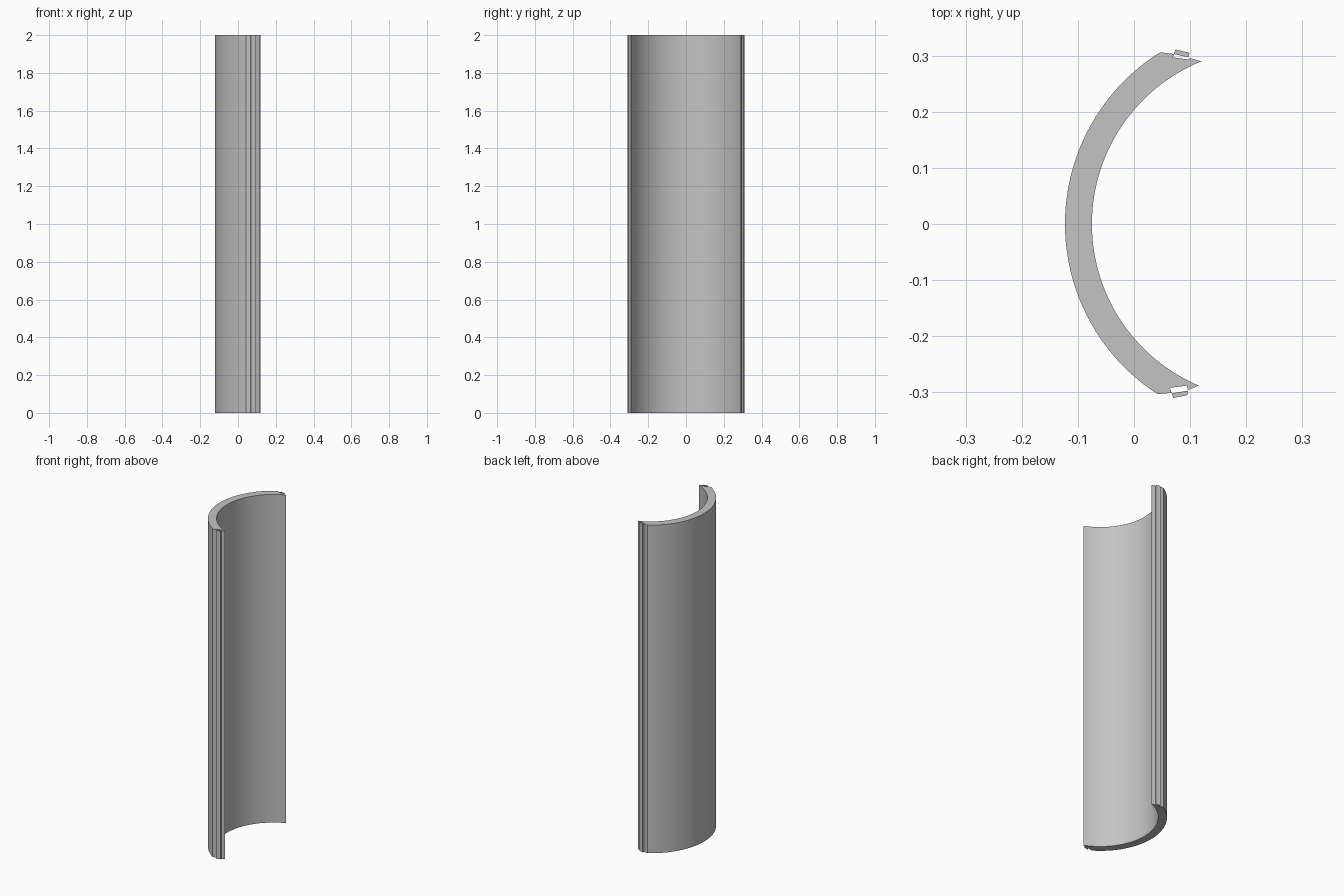
import bpy
import bmesh
import math

old = bpy.data.objects.get("Cube")
if old:
    bpy.data.objects.remove(old, do_unlink=True)

HEIGHT = 2.0
CENTRE_X = 0.238
OUTER_R, INNER_R = 0.361, 0.313
STEPS = 64

grey = bpy.data.materials.new("plain grey")
grey.use_nodes = True
COLOUR = (0.55, 0.55, 0.55, 1.0)
grey.diffuse_color = COLOUR
grey.node_tree.nodes["Principled BSDF"].inputs["Base Color"].default_value = COLOUR


def arc(radius, y_start, y_end):
    """Points on the -x side of a circle, running between two y values."""
    a, b = math.asin(y_start / radius), math.asin(y_end / radius)
    angles = [a + (b - a) * i / STEPS for i in range(STEPS + 1)]
    return [(CENTRE_X - radius * math.cos(t), radius * math.sin(t)) for t in angles]


def extrude_profile(name, points):
    """Closed upright prism with the given plan outline."""
    bm = bmesh.new()
    base = bm.faces.new([bm.verts.new((x, y, 0)) for x, y in points])
    result = bmesh.ops.extrude_face_region(bm, geom=[base], use_keep_orig=True)
    top = [v for v in result["geom"] if isinstance(v, bmesh.types.BMVert)]
    bmesh.ops.translate(bm, verts=top, vec=(0, 0, HEIGHT))
    bmesh.ops.recalc_face_normals(bm, faces=bm.faces[:])
    mesh = bpy.data.meshes.new(name)
    bm.to_mesh(mesh)
    bm.free()
    mesh.materials.append(grey)
    obj = bpy.data.objects.new(name, mesh)
    bpy.context.collection.objects.link(obj)
    bpy.ops.object.select_all(action="DESELECT")
    obj.select_set(True)
    bpy.context.view_layer.objects.active = obj
    bpy.ops.object.shade_smooth_by_angle(angle=math.radians(20))
    return obj


# Curved shell with a shallow groove along each slanted edge
back_groove = [(0.071, 0.303), (0.069, 0.297), (0.099, 0.293), (0.099, 0.296)]
front_groove = [(0.096, -0.296), (0.094, -0.288), (0.064, -0.292), (0.067, -0.301)]
shell = (arc(OUTER_R, -0.303, 0.306) + back_groove
         + arc(INNER_R, 0.290, -0.288) + front_groove)
extrude_profile("curved_shell", shell)

# Thin strips running along the grooves
extrude_profile("back_edge_strip",
                [(0.074, 0.311), (0.099, 0.305), (0.097, 0.297), (0.071, 0.303)])
extrude_profile("front_edge_strip",
                [(0.067, -0.302), (0.096, -0.297), (0.095, -0.305), (0.070, -0.310)])
